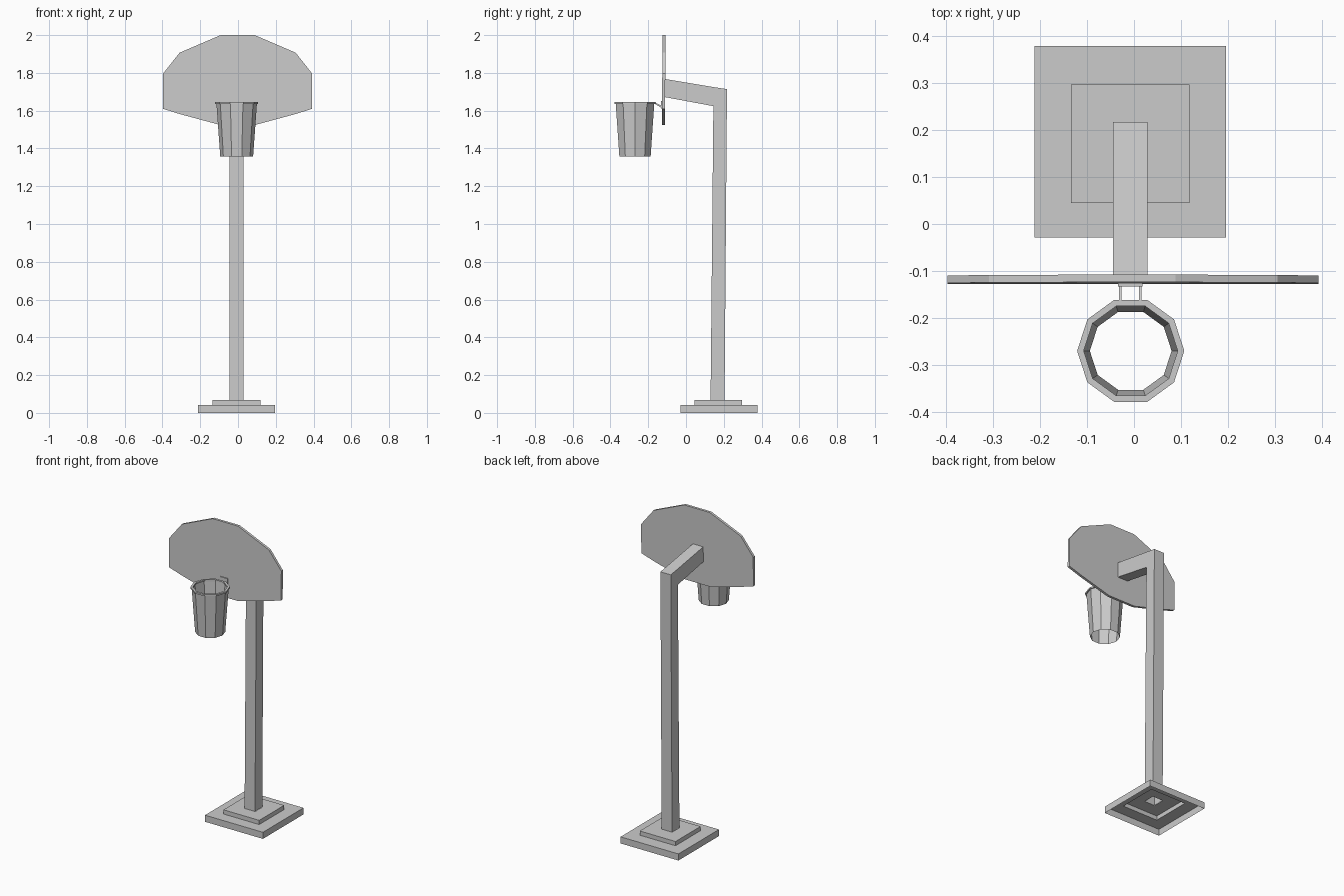
import bpy, bmesh, math

cube = bpy.data.objects.get("Cube")
if cube:
    bpy.data.objects.remove(cube, do_unlink=True)

grey = bpy.data.materials.new("plain_grey")
grey.use_nodes = True
GREY = (0.6, 0.6, 0.6, 1)
grey.diffuse_color = GREY
grey.node_tree.nodes["Principled BSDF"].inputs["Base Color"].default_value = GREY

CX = -0.008      # centre line of post, base and hoop
LEAN = 0.009     # slight backward lean of the board


def finish(name, bm):
    mesh = bpy.data.meshes.new(name)
    bm.to_mesh(mesh)
    bm.free()
    mesh.materials.append(grey)
    obj = bpy.data.objects.new(name, mesh)
    bpy.context.collection.objects.link(obj)
    return obj


def loft(name, rings):
    """Skin a list of closed rings, leaving both ends open."""
    bm = bmesh.new()
    loops = [[bm.verts.new(p) for p in ring] for ring in rings]
    for a, b in zip(loops, loops[1:]):
        n = len(a)
        for i in range(n):
            j = (i + 1) % n
            bm.faces.new((a[i], a[j], b[j], b[i]))
    return finish(name, bm)


def prism(name, start, end, open_side=None):
    """Join two matching outlines; open_side leaves one side face out."""
    bm = bmesh.new()
    a = [bm.verts.new(p) for p in start]
    b = [bm.verts.new(p) for p in end]
    n = len(a)
    bm.faces.new(a)
    bm.faces.new(b[::-1])
    for i in range(n):
        if i != open_side:
            j = (i + 1) % n
            bm.faces.new((a[j], a[i], b[i], b[j]))
    bmesh.ops.recalc_face_normals(bm, faces=bm.faces)
    return finish(name, bm)


def side_prism(name, profile, x0, x1, open_side=None):
    return prism(name, [(x0, y, z) for y, z in profile],
                 [(x1, y, z) for y, z in profile], open_side)


# Stepped base: hollow shell open underneath, with a hole under the post
def square(half, cy, z):
    return [(CX + sx * half, cy + sy * half, z)
            for sx, sy in ((-1, -1), (1, -1), (1, 1), (-1, 1))]


loft("stepped_base", [square(0.204, 0.175, 0), square(0.204, 0.175, 0.042),
                      square(0.126, 0.171, 0.042), square(0.126, 0.171, 0.069),
                      square(0.037, 0.167, 0.069)])

# Post and forward arm, open at the foot
side_prism("post_and_arm",
           [(0.13, 0.069), (0.204, 0.069), (0.217, 1.714), (0.145, 1.725),
            (-0.113, 1.768), (-0.113, 1.672), (0.145, 1.624)],
           CX - 0.0365, CX + 0.0365, open_side=0)

# Fan-shaped backboard, mirrored from its half outline
half = [(0.09, 2.0), (0.307, 1.907), (0.395, 1.796),
        (0.395, 1.61), (0.306, 1.582), (0.095, 1.525)]
outline = half + [(-x, z) for x, z in reversed(half)]


def board_face(y):
    return [(x - 0.002, y + LEAN * (z - 1.525), z) for x, z in outline]


prism("backboard", board_face(-0.128), board_face(-0.112))


# Ten-sided rim and open tapering net
def ring(r, z):
    return [(CX + 0.001 + r * math.cos(i * math.tau / 10),
             -0.27 + r * math.sin(i * math.tau / 10), z) for i in range(10)]


loft("rim", [ring(0.107, 1.635), ring(0.114, 1.635), ring(0.114, 1.645),
             ring(0.1, 1.645), ring(0.1, 1.635)])
loft("net", [ring(0.087, 1.357), ring(0.107, 1.635)])

# Bracket: back plate and two struts holding the rim
side_prism("bracket_plate", [(-0.133, 1.612), (-0.126, 1.612),
                             (-0.126, 1.65), (-0.133, 1.65)],
           CX - 0.026, CX + 0.026)
for label, side in (("left", 1), ("right", -1)):
    side_prism(label + "_bracket_strut",
               [(-0.165, 1.636), (-0.128, 1.614), (-0.128, 1.624), (-0.165, 1.645)],
               CX + side * 0.019, CX + side * 0.024)
